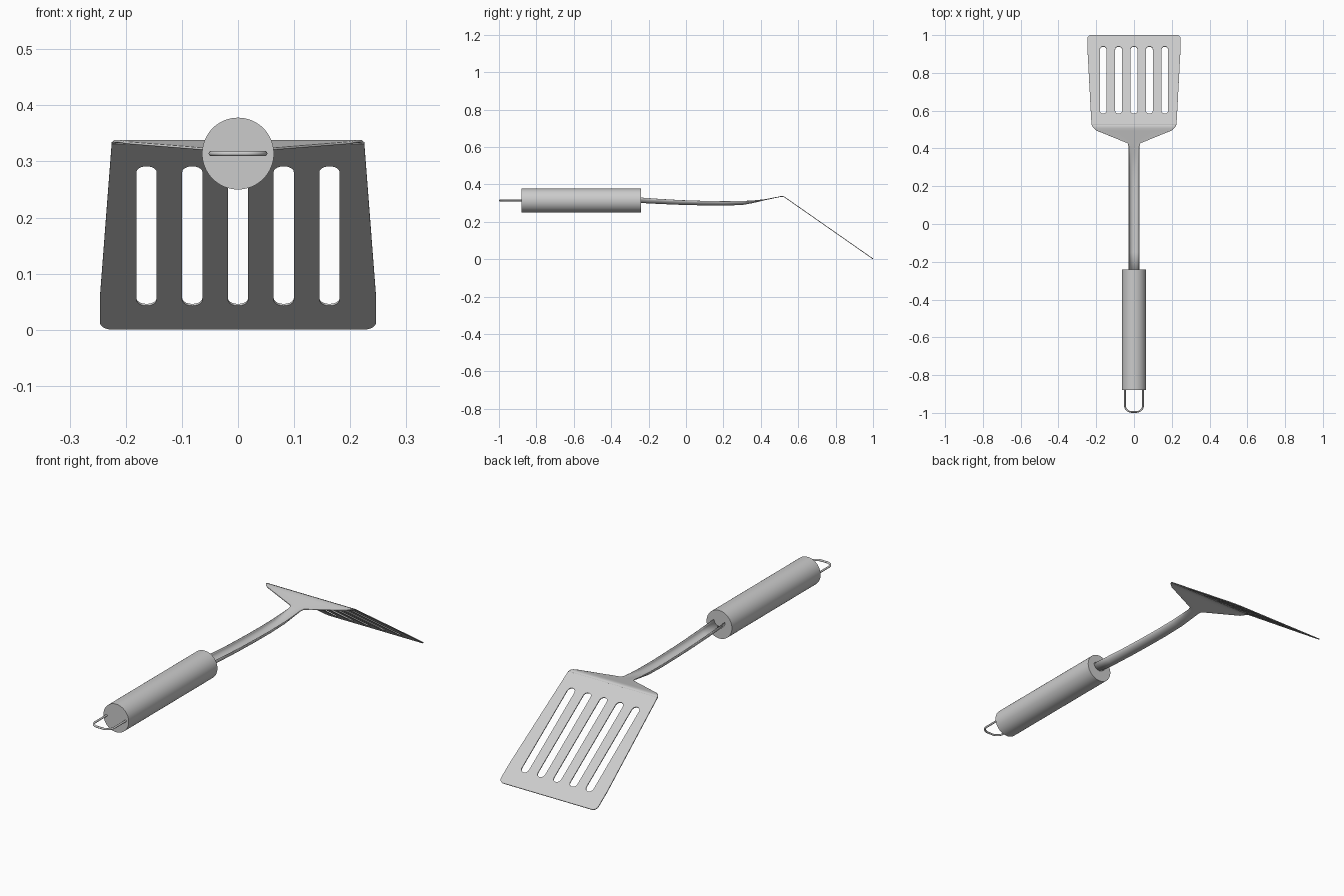
import bpy
import bmesh
from math import sin, cos, pi, radians, atan2, hypot
from mathutils import Matrix

cube = bpy.data.objects.get("Cube")
if cube:
    bpy.data.objects.remove(cube, do_unlink=True)

steel = bpy.data.materials.new("brushed steel grey")
STEEL_COLOUR = (0.6, 0.6, 0.6, 1)
steel.diffuse_color = STEEL_COLOUR
steel.use_nodes = True
steel.node_tree.nodes["Principled BSDF"].inputs["Base Color"].default_value = STEEL_COLOUR


def add_object(name, data):
    ob = bpy.data.objects.new(name, data)
    bpy.context.collection.objects.link(ob)
    data.materials.append(steel)
    return ob


def select(ob):
    bpy.ops.object.select_all(action="DESELECT")
    ob.select_set(True)
    bpy.context.view_layer.objects.active = ob


def smooth(ob, angle=30):
    select(ob)
    bpy.ops.object.shade_smooth_by_angle(angle=radians(angle))


def add_loop(curve, points, closed=True):
    spline = curve.splines.new("POLY")
    spline.points.add(len(points) - 1)
    for p, (x, y) in zip(spline.points, points):
        p.co = (x, y, 0, 1)
    spline.use_cyclic_u = closed


def arc(cx, cy, r, start, end, steps=10):
    angles = [radians(start + (end - start) * i / steps) for i in range(steps + 1)]
    return [(cx + r * cos(a), cy + r * sin(a)) for a in angles]


def curve_to_mesh(ob):
    select(ob)
    bpy.ops.object.convert(target="MESH")
    return bpy.context.object


# Handle: a plain round tube with flat ends
HANDLE_Z = 0.314
bm = bmesh.new()
bmesh.ops.create_cone(bm, cap_ends=True, segments=64, radius1=0.064,
                      radius2=0.064, depth=0.64)
bm.transform(Matrix.Translation((0, -0.56, HANDLE_Z)) @ Matrix.Rotation(pi / 2, 4, "X"))
mesh = bpy.data.meshes.new("handle")
bm.to_mesh(mesh)
bm.free()
smooth(add_object("handle", mesh))

# Hanging loop: bent wire at the end of the handle
wire = bpy.data.curves.new("hanging_loop", "CURVE")
wire.dimensions = "3D"
wire.bevel_depth = 0.0045
wire.bevel_resolution = 3
wire.use_fill_caps = True
path = [(-0.048, -0.86)] + arc(-0.013, -0.96, 0.035, 180, 270)
path += [(-x, y) for x, y in reversed(path)]
add_loop(wire, path, closed=False)
loop = add_object("hanging_loop", wire)
loop.location.z = HANDLE_Z
smooth(curve_to_mesh(loop), 50)

# Shaft and shoulder: a trough that flattens and flares into the blade
# Each station: y, height of the rim, half width, trough depth
stations = [
    (-0.26, 0.331, 0.028, 0.027), (-0.15, 0.323, 0.028, 0.025),
    (-0.03, 0.316, 0.028, 0.023), (0.09, 0.312, 0.028, 0.022),
    (0.2, 0.310, 0.028, 0.021), (0.3, 0.311, 0.028, 0.019),
    (0.36, 0.314, 0.028, 0.011), (0.41, 0.318, 0.028, 0.003),
    (0.427, 0.320, 0.033, 0.001), (0.495, 0.333, 0.198, 0),
    (0.508, 0.336, 0.214, 0), (0.518, 0.336, 0.221, 0),
    (0.528, 0.332, 0.225, 0),
]
ACROSS = 12
bm = bmesh.new()
rows = []
for y, rim, half, depth in stations:
    row = []
    for i in range(ACROSS + 1):
        t = pi * (i / ACROSS - 0.5)
        row.append(bm.verts.new((half * sin(t), y, rim - depth * cos(t))))
    rows.append(row)
for a, b in zip(rows, rows[1:]):
    for i in range(ACROSS):
        bm.faces.new((a[i], a[i + 1], b[i + 1], b[i]))
mesh = bpy.data.meshes.new("shaft_and_shoulder")
bm.to_mesh(mesh)
bm.free()
shaft = add_object("shaft_and_shoulder", mesh)
smooth(shaft, 40)
sheet = shaft.modifiers.new("sheet thickness", "SOLIDIFY")
sheet.thickness = 0.004
sheet.offset = 0

# Blade: flat slotted sheet, drawn flat and tilted down from the shoulder
TOP_Y, TOP_Z = 0.526, 0.333
run, drop = 1 - TOP_Y, TOP_Z - 0.002
length = hypot(run, drop)
flat = bpy.data.curves.new("blade", "CURVE")
flat.dimensions = "2D"
flat.fill_mode = "BOTH"
flat.extrude = 0.002
side = [(0.225, 0), (0.246, length - 0.1)] + arc(0.224, length - 0.022, 0.022, 0, 90)
add_loop(flat, side + [(-x, y) for x, y in reversed(side)])
for k in range(-2, 3):
    cx, r = k * 0.0815, 0.018
    add_loop(flat, arc(cx, 0.504 - r, r, 0, 180) + arc(cx, 0.07 + r, r, 180, 360))
blade = add_object("blade", flat)
blade.location = (0, TOP_Y, TOP_Z)
blade.rotation_euler.x = -atan2(drop, run)
smooth(curve_to_mesh(blade))
